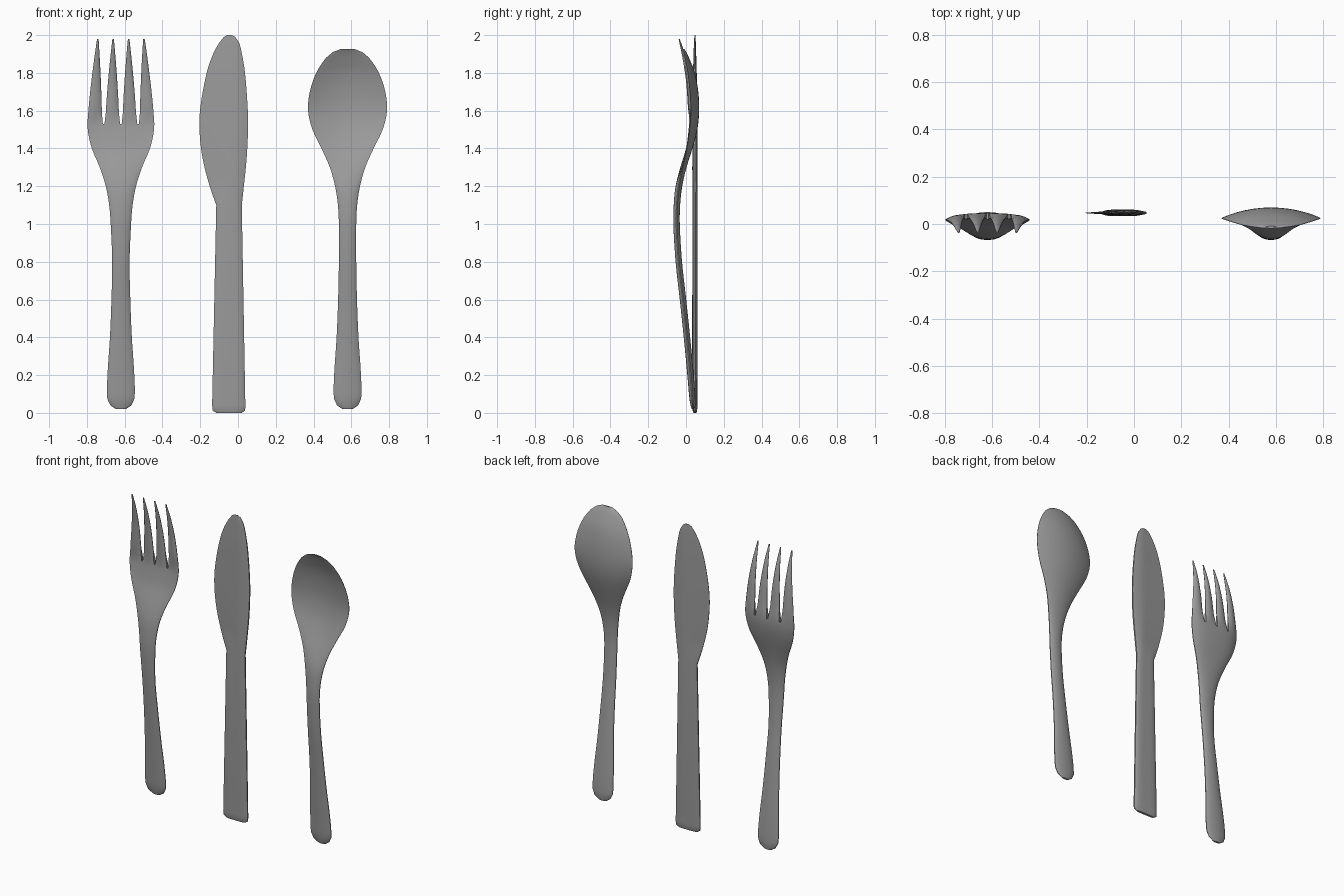
import bpy, bmesh, math

if "Cube" in bpy.data.objects:
    bpy.data.objects.remove(bpy.data.objects["Cube"])

# Dark steel shared by all three pieces
STEEL = bpy.data.materials.new("dark_steel")
STEEL.diffuse_color = (0.33, 0.33, 0.33, 1)
STEEL.use_nodes = True
STEEL.node_tree.nodes["Principled BSDF"].inputs["Base Color"].default_value = STEEL.diffuse_color


def sample(prof, z):
    """Smooth (Hermite) interpolation of profile rows keyed by height z."""
    n = len(prof)
    z = min(max(z, prof[0][0]), prof[-1][0])
    i = 0
    while i < n - 2 and z > prof[i + 1][0]:
        i += 1

    def slope(k, c):
        a, b = prof[max(k - 1, 0)], prof[min(k + 1, n - 1)]
        return (b[c] - a[c]) / (b[0] - a[0])
    p, q = prof[i], prof[i + 1]
    h = q[0] - p[0]
    t = (z - p[0]) / h
    return [(2*t**3 - 3*t**2 + 1) * p[c] + (3*t**2 - 2*t**3) * q[c]
            + (t**3 - 2*t**2 + t) * h * slope(i, c)
            + (t**3 - t**2) * h * slope(i + 1, c) for c in range(1, len(p))]


def heights(prof, step=0.035):
    """Profile heights plus even subdivisions between them."""
    out = [prof[0][0]]
    for a, b in zip(prof, prof[1:]):
        m = max(1, math.ceil((b[0] - a[0]) / step))
        out += [a[0] + (b[0] - a[0]) * k / m for k in range(1, m)] + [b[0]]
    return out


def sheet(name, grid, skip=lambda i, j: False):
    """Solid plate from a grid of (x, z, middle y, half thickness)."""
    bm = bmesh.new()
    front = [[bm.verts.new((x, y - h, z)) for x, z, y, h in row] for row in grid]
    back = [[bm.verts.new((x, y + h, z)) for x, z, y, h in row] for row in grid]
    edges = set()
    for i in range(len(grid) - 1):
        for j in range(len(grid[0]) - 1):
            if skip(i, j):
                continue
            loop = [(i, j), (i, j + 1), (i + 1, j + 1), (i + 1, j)]
            bm.faces.new([front[a][b] for a, b in loop])
            bm.faces.new([back[a][b] for a, b in reversed(loop)])
            edges.update(zip(loop, loop[1:] + loop[:1]))
    for a, b in sorted(edges):          # walls along the open border
        if (b, a) not in edges:
            bm.faces.new([front[b[0]][b[1]], front[a[0]][a[1]],
                          back[a[0]][a[1]], back[b[0]][b[1]]])
    bmesh.ops.recalc_face_normals(bm, faces=bm.faces)
    me = bpy.data.meshes.new(name)
    bm.to_mesh(me)
    bm.free()
    me.materials.append(STEEL)
    ob = bpy.data.objects.new(name, me)
    bpy.context.collection.objects.link(ob)
    bpy.ops.object.select_all(action='DESELECT')
    ob.select_set(True)
    bpy.context.view_layer.objects.active = ob
    bpy.ops.object.shade_smooth_by_angle(angle=math.radians(50))
    return ob


def lens(u, power=0.6):
    return max(0.15, max(0, 1 - u * u) ** power)


# Shared handle profile: z, half width, edge y, front bulge, back bulge
HANDLE = [(0.02, .026, .038, -.007, .007), (0.04, .056, .037, -.013, .013),
          (0.075, .072, .034, -.016, .016), (0.2, .071, .024, -.017, .017),
          (0.4, .058, .005, -.017, .017), (0.6, .050, -.016, -.017, .017),
          (0.8, .046, -.038, -.017, .017)]

# Spoon
SPOON = HANDLE + [
    (1.0, .046, -.050, -.017, .017), (1.1, .051, -.048, -.017, .017),
    (1.2, .066, -.038, -.017, .017), (1.3, .094, -.018, -.006, .021),
    (1.4, .138, .003, .011, .031), (1.5, .186, .018, .026, .042),
    (1.6, .209, .025, .031, .045), (1.7, .200, .020, .031, .045),
    (1.8, .166, .009, .024, .038), (1.88, .114, -.006, .010, .022),
    (1.91, .078, -.012, .004, .014), (1.927, .035, -.016, -.002, .007)]


def spoon_point(z, u):
    w, y, f, b = sample(SPOON, z)
    return (.58 + u * w, z, y + (f + b) / 2 * (1 - u * u), (b - f) / 2 * lens(u))


US = [-math.cos(math.pi * k / 16) for k in range(17)]
sheet("spoon", [[spoon_point(z, u) for u in US] for z in heights(SPOON)])

# Fork: body profile, then the tines split off at ROOT
ROOT, TOP = 1.53, 1.98
FORK = HANDLE + [
    (1.0, .054, -.050, -.017, .017), (1.1, .062, -.048, -.017, .017),
    (1.2, .080, -.038, -.017, .018), (1.3, .112, -.018, -.012, .020),
    (1.4, .154, .003, -.003, .025), (1.48, .173, .014, .000, .029),
    (ROOT, .177, .018, .002, .028), (1.56, .177, .019, .000, .026),
    (1.62, .177, .017, -.003, .022), (1.75, .177, .009, -.006, .017),
    (1.87, .177, -.009, -.007, .012), (TOP, .177, -.036, -.003, .003)]
BANDS = [(-1, -.54), (-.49, -.025), (.025, .49), (.54, 1)]
TIPS = [-.122, -.041, .041, .122]
VS = [-1, -.75, -.35, 0, .35, .75, 1]


def fork_point(z, k, v):
    w, y, f, b = sample(FORK, z)
    lo, hi = BANDS[k]
    u = lo + (hi - lo) * (v + 1) / 2
    x, th = u * w, lens(u)
    if z > ROOT:
        t = (z - ROOT) / (TOP - ROOT)
        half = (hi - lo) / 2 * w
        mid = (lo + hi) / 2 * w
        shape = (1 - t ** 1.4) * (1 - .12 * min(1, t * 8))
        x = mid + (TIPS[k] - mid) * t ** 1.2 + v * (half * shape + .004 * t)
        if v * mid > 0 and abs(mid) > .1:       # fuller outer side
            x += v * .1 * half * min(1, t * 8) * (1 - t)
        th += (lens(v) - th) * min(1, t * 5)
    return (-.62 + x, z, y + (f + b) / 2 * (1 - u ** 4), (b - f) / 2 * th)


fz = heights(FORK)
sheet("fork", [[fork_point(z, k, v) for k in range(4) for v in VS] for z in fz],
      skip=lambda i, j: fz[i] > ROOT - 1e-6 and j % len(VS) == len(VS) - 1)

# Knife: z, left x, right x, half thickness
GRIP = [(0, -.115, .020, .008), (.012, -.134, .038, .012), (.04, -.137, .039, .014),
        (1.1, -.115, .020, .014)]
BLADE = [(1.1, -.115, .020, .014), (1.2, -.150, .031, .014), (1.35, -.188, .046, .014),
         (1.5, -.204, .053, .013), (1.62, -.199, .051, .012), (1.8, -.166, .037, .010),
         (1.9, -.132, .021, .007), (1.96, -.099, .006, .005), (1.99, -.075, -.014, .003),
         (2.0, -.058, -.032, .002)]


def knife_point(z, u, row):
    xl, xr, h = row
    grip = max(.3, max(0, 1 - u ** 4) ** .5)
    edge = min(.1 + .9 * (u + 1) / 1.4, 1 if u < .4 else 1 - .65 * ((u - .4) / .6) ** 2)
    t = min(1, max(0, (z - 1.08) / .15))
    return ((xl + xr) / 2 + u * (xr - xl) / 2, z, .047, h * (grip + (edge - grip) * t))


rows = [(r[0], r[1:]) for r in GRIP]
rows += [(z, sample(BLADE, z)) for z in heights(BLADE)[1:]]
sheet("knife", [[knife_point(z, u, r) for u in US] for z, r in rows])
